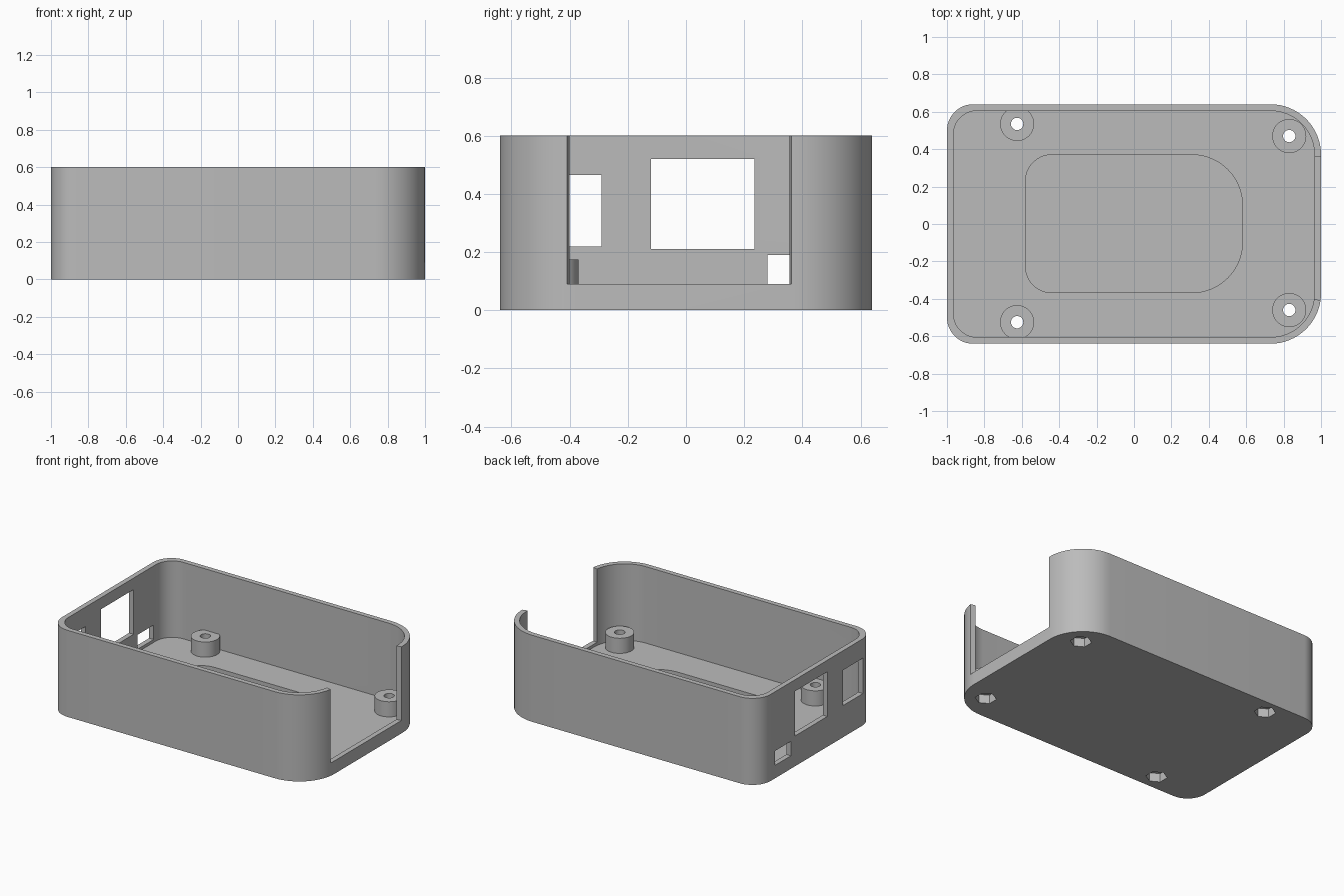
import bpy
import bmesh
import math

cube = bpy.data.objects.get("Cube")
if cube:
    bpy.data.objects.remove(cube, do_unlink=True)

grey = bpy.data.materials.new("grey plastic")
grey.use_nodes = True
grey.diffuse_color = (0.5, 0.5, 0.5, 1)
grey.node_tree.nodes["Principled BSDF"].inputs["Base Color"].default_value = (0.5, 0.5, 0.5, 1)


def prism(name, outline, z0, z1):
    """Extrude a flat counter-clockwise outline from z0 to z1."""
    bm = bmesh.new()
    face = bm.faces.new([bm.verts.new((x, y, z0)) for x, y in outline])
    moved = bmesh.ops.extrude_face_region(bm, geom=[face])["geom"]
    bmesh.ops.translate(bm, vec=(0, 0, z1 - z0),
                        verts=[v for v in moved if isinstance(v, bmesh.types.BMVert)])
    bmesh.ops.recalc_face_normals(bm, faces=bm.faces)
    mesh = bpy.data.meshes.new(name)
    bm.to_mesh(mesh)
    bm.free()
    mesh.materials.append(grey)
    obj = bpy.data.objects.new(name, mesh)
    bpy.context.collection.objects.link(obj)
    return obj


def rounded(x0, x1, y0, y1, r_left, r_right, steps=16):
    """Rectangle outline with separate radii for its -x and +x corners."""
    corners = [(x1, y0, r_right, -90), (x1, y1, r_right, 0),
               (x0, y1, r_left, 90), (x0, y0, r_left, 180)]
    points = []
    for x, y, r, start in corners:
        cx = x - r if x == x1 else x + r
        cy = y - r if y == y1 else y + r
        for i in range(steps + 1):
            a = math.radians(start + 90 * i / steps)
            points.append((cx + r * math.cos(a), cy + r * math.sin(a)))
    return points


def ring(cx, cy, r, sides, turn=0.0):
    return [(cx + r * math.cos(turn + math.tau * i / sides),
             cy + r * math.sin(turn + math.tau * i / sides)) for i in range(sides)]


def combine(target, tool, operation):
    """Apply a boolean and drop the tool object."""
    mod = target.modifiers.new(operation.lower(), "BOOLEAN")
    mod.operation = operation
    mod.solver = "EXACT"
    mod.object = tool
    bpy.context.view_layer.objects.active = target
    bpy.ops.object.modifier_apply(modifier=mod.name)
    bpy.data.objects.remove(tool, do_unlink=True)


# Hollow shell with a shallow floor recess
case = prism("case_base", rounded(-1, 1, -0.64, 0.64, 0.14, 0.27), 0, 0.6)
combine(case, prism("cavity", rounded(-0.965, 0.965, -0.605, 0.605, 0.125, 0.235), 0.07, 0.8), "DIFFERENCE")
combine(case, prism("floor_recess", rounded(-0.58, 0.58, -0.367, 0.37, 0.14, 0.27), 0.04, 0.2), "DIFFERENCE")

# Open end with slightly splayed sides
opening = [(0.9, -0.385), (1.1, -0.435), (1.1, 0.38), (0.9, 0.345)]
combine(case, prism("end_opening", opening, 0.09, 0.8), "DIFFERENCE")

# Connector windows in the closed end: y range, z range
for y0, y1, z0, z1 in [(-0.12, 0.235, 0.21, 0.52),
                       (-0.51, -0.29, 0.22, 0.465),
                       (0.28, 0.455, 0.09, 0.19)]:
    outline = [(-1.1, y0), (-0.9, y0), (-0.9, y1), (-1.1, y1)]
    combine(case, prism("window", outline, z0, z1), "DIFFERENCE")

# Screw posts with through holes and hexagonal nut pockets underneath
posts = [(-0.625, 0.535), (-0.625, -0.525), (0.83, 0.47), (0.83, -0.46)]
for x, y in posts:
    combine(case, prism("post", ring(x, y, 0.091, 48), 0.05, 0.175), "UNION")
for x, y in posts:
    combine(case, prism("screw_hole", ring(x, y, 0.033, 32), -0.1, 0.3), "DIFFERENCE")
    combine(case, prism("nut_pocket", ring(x, y, 0.068, 6, math.pi / 2), -0.1, 0.06), "DIFFERENCE")

# Smooth curved walls, crisp edges
bpy.ops.object.select_all(action="DESELECT")
case.select_set(True)
bpy.context.view_layer.objects.active = case
bpy.ops.object.shade_smooth_by_angle(angle=math.radians(30))
